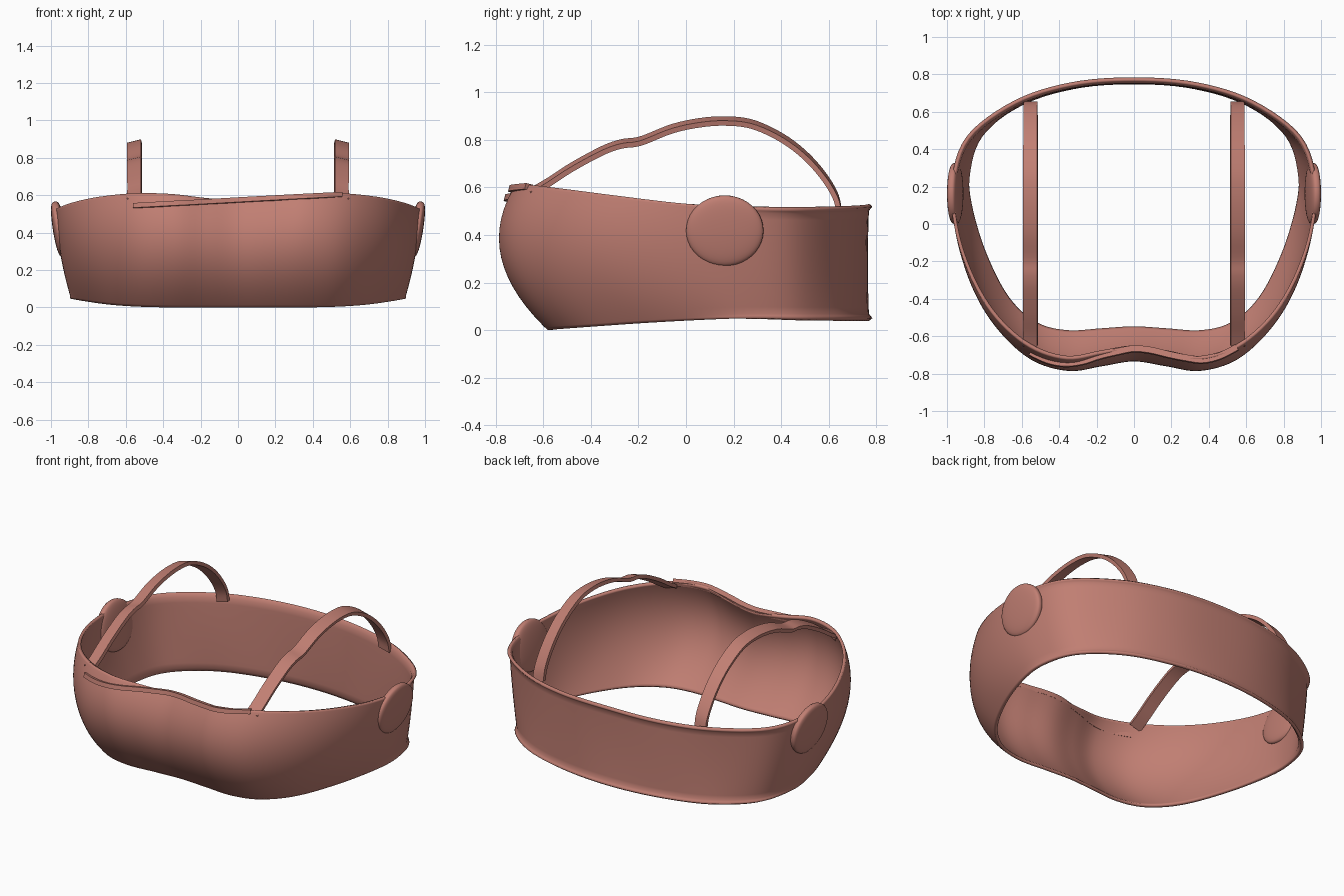
import bpy, bmesh, math
from mathutils import Vector, Matrix

if "Cube" in bpy.data.objects:
    bpy.data.objects.remove(bpy.data.objects["Cube"])

mat = bpy.data.materials.new("dusty_rose")
mat.diffuse_color = (0.53, 0.21, 0.17, 1)
mat.use_nodes = True
mat.node_tree.nodes["Principled BSDF"].inputs["Base Color"].default_value = mat.diffuse_color


def finish(name, bm, angle=40):
    bmesh.ops.recalc_face_normals(bm, faces=bm.faces)
    me = bpy.data.meshes.new(name)
    bm.to_mesh(me)
    bm.free()
    ob = bpy.data.objects.new(name, me)
    bpy.context.collection.objects.link(ob)
    me.materials.append(mat)
    bpy.ops.object.select_all(action='DESELECT')
    ob.select_set(True)
    bpy.context.view_layer.objects.active = ob
    bpy.ops.object.shade_smooth_by_angle(angle=math.radians(angle))
    return ob


def spline(p, u, closed=False):
    """Catmull-Rom point at u (in control point units)."""
    n = len(p)
    i = int(math.floor(u))
    if not closed:
        i = min(i, n - 2)
    f = u - i
    g = lambda k: p[k % n] if closed else p[max(0, min(n - 1, k))]
    a, b, c, d = g(i - 1), g(i), g(i + 1), g(i + 2)
    return 0.5 * (2 * b + (c - a) * f + (2 * a - 5 * b + 4 * c - d) * f * f
                  + (3 * b - a - 3 * c + d) * f ** 3)


def full_loop(half):
    """Mirror a front-to-back half outline into a closed loop."""
    h = [Vector(p) for p in half]
    return h + [Vector((-p.x, p.y, p.z)) for p in h[-2:0:-1]]


# Band: half outlines at the bottom hem, fullest level and top hem
bottom = full_loop([
    (0, -.56, 0), (.17, -.57, 0), (.36, -.58, 0), (.53, -.535, .004),
    (.68, -.40, .014), (.80, -.17, .03), (.875, .07, .043), (.89, .27, .05),
    (.82, .48, .05), (.61, .65, .05), (.32, .74, .05), (0, .77, .05)])
middle = full_loop([
    (0, -.735, .345), (.17, -.76, .355), (.35, -.785, .365), (.55, -.725, .365),
    (.73, -.56, .36), (.86, -.34, .35), (.94, -.06, .335), (.952, .21, .33),
    (.87, .46, .325), (.62, .645, .325), (.33, .74, .325), (0, .765, .33)])
top = full_loop([
    (0, -.665, .575), (.17, -.69, .585), (.36, -.72, .607), (.56, -.655, .61),
    (.74, -.5, .592), (.87, -.29, .565), (.955, -.04, .535), (.972, .21, .515),
    (.885, .46, .507), (.63, .65, .51), (.33, .745, .515), (0, .77, .52)])


def band_point(u, t):
    a, b, c = (spline(l, u, True) for l in (bottom, middle, top))
    p = (a * (t - .6) * (t - 1) / .6 - b * t * (t - 1) / .24
         + c * t * (t - .6) / .4)
    # small flared lip on both hems towards the back
    lip = .014 * max(0, 1 - min(t, 1 - t) / .04) * max(0, min(1, p.y * 2))
    return p + Vector((p.x, p.y, 0)).normalized() * lip


N = 132
levels = [0, .02, .04] + [.1 + .8 * i / 12 for i in range(13)] + [.96, .98, 1]
bm = bmesh.new()
rings = [[bm.verts.new(band_point(len(top) * i / N, t)) for i in range(N)]
         for t in levels]
for r, s in zip(rings, rings[1:]):
    for i in range(N):
        j = (i + 1) % N
        bm.faces.new((r[i], r[j], s[j], s[i]))
band = finish("chest_band", bm, 50)
sol = band.modifiers.new("thickness", 'SOLIDIFY')
sol.thickness = .018
sol.offset = -1


def ribbon(name, pts, side, width, thick, steps=60):
    """Sweep a rectangular section along a smooth path."""
    pts = [Vector(p) for p in pts]
    side = Vector(side).normalized()
    line = [spline(pts, (len(pts) - 1) * i / steps) for i in range(steps + 1)]
    bm = bmesh.new()
    prev = None
    for i, p in enumerate(line):
        tan = line[min(i + 1, steps)] - line[max(i - 1, 0)]
        nor = tan.cross(side).normalized()
        q = [bm.verts.new(p + side * a * width / 2 + nor * b * thick / 2)
             for a, b in ((-1, -1), (1, -1), (1, 1), (-1, 1))]
        if prev:
            for k in range(4):
                m = (k + 1) % 4
                bm.faces.new((prev[k], prev[m], q[m], q[k]))
        else:
            bm.faces.new(q[::-1])
        prev = q
    bm.faces.new(prev)
    return finish(name, bm)


# Shoulder straps and side pads, mirrored
strap = [(-.65, .58), (-.58, .62), (-.48, .685), (-.35, .755), (-.27, .783),
         (-.19, .795), (-.06, .846), (.06, .872), (.17, .879), (.28, .865),
         (.4, .81), (.5, .735), (.58, .645), (.63, .56), (.645, .49)]
for s, label in ((-1, "left"), (1, "right")):
    ribbon(label + "_strap", [(s * .553, y, z) for y, z in strap],
           (1, 0, -s * .25), .076, .022)
    bm = bmesh.new()
    bmesh.ops.create_uvsphere(bm, u_segments=40, v_segments=24, radius=1)
    for v in bm.verts:  # flatten the faces so the pad hugs the band
        v.co.z = math.copysign(abs(v.co.z) ** .6, v.co.z)
    bm.transform(Matrix.Translation((s * .956, .163, .418))
                 @ Matrix.Rotation(s * math.radians(9), 4, 'Y')
                 @ Matrix.Diagonal((.034, .163, .15, 1))
                 @ Matrix.Rotation(math.radians(90), 4, 'Y'))
    finish(label + "_side_pad", bm, 60)

# Neckline trim: slightly slanted strip following the front top hem
hem = [spline(top, u / 8, True) for u in range(-32, 33)]
trim = []
for i in range(13):
    x = -.555 + 1.105 * i / 12
    z = .542 + .06 * i / 12
    h = min(hem, key=lambda p: abs(p.x - x))
    trim.append((x, h.y - .45 * (h.z - z) - .002, z))
ribbon("neckline_trim", trim, (0, .25, 1), .026, .034)
